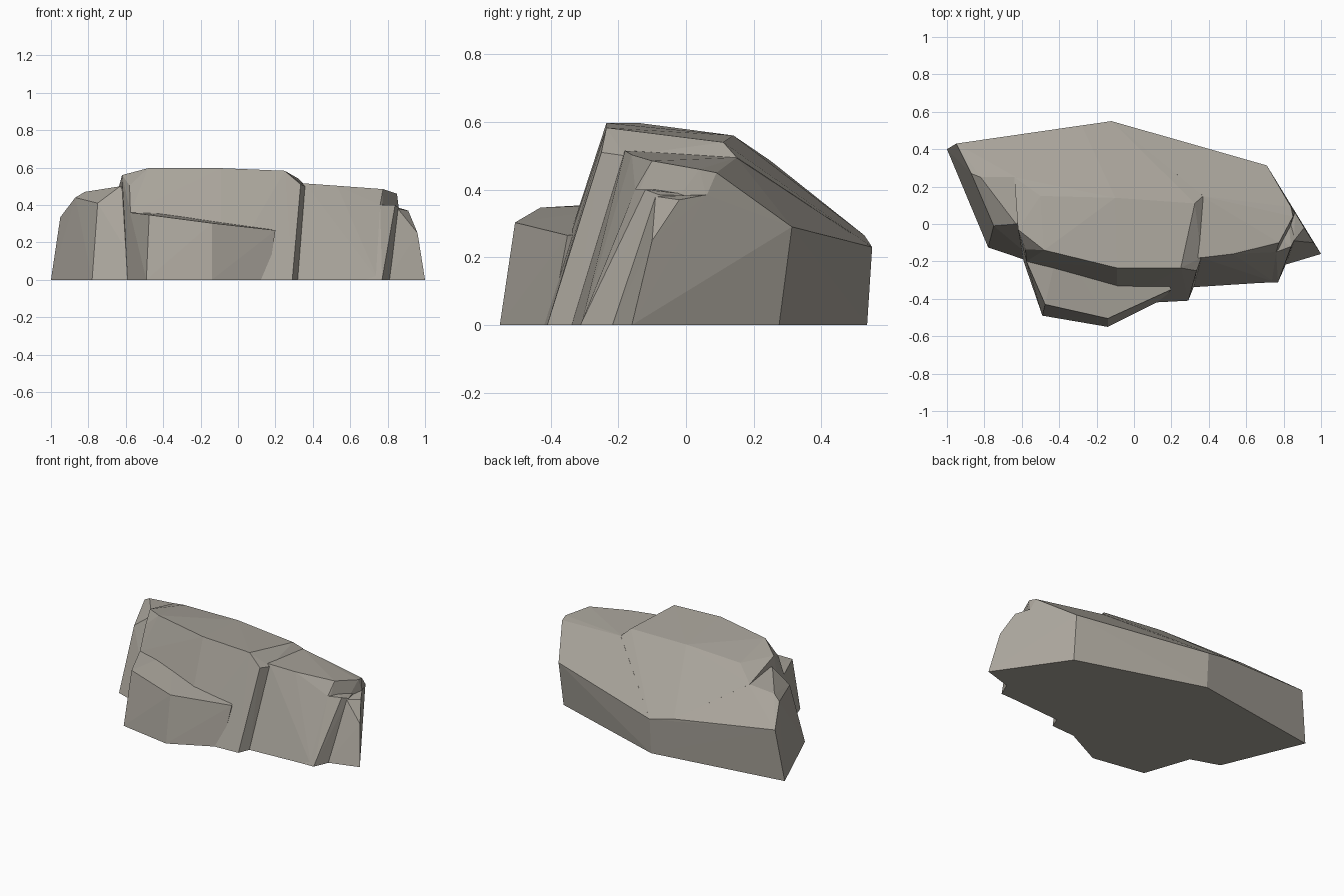
import bpy, bmesh

# Warm grey stone
stone = bpy.data.materials.new("stone")
stone.diffuse_color = (.245, .228, .2, 1)
stone.diffuse_color = (.40, .375, .33, 1)

# Shared corners of the back rim (lower and upper)
BACK = [(-.12, .535, 0), (-.12, .55, .23)]
BACK_L = (-.28, .527, .265)
BACK_R = [(.70, .275, 0), (.71, .313, .29)]


def chunk(name, points):
    """Faceted convex stone block spanning the given corners."""
    bm = bmesh.new()
    for p in points:
        bm.verts.new(p)
    bmesh.ops.convex_hull(bm, input=bm.verts[:])
    bmesh.ops.delete(bm, geom=[v for v in bm.verts if not v.link_faces], context='VERTS')
    bmesh.ops.recalc_face_normals(bm, faces=bm.faces[:])
    me = bpy.data.meshes.new(name)
    bm.to_mesh(me)
    bm.free()
    me.materials.append(stone)
    ob = bpy.data.objects.new(name, me)
    bpy.context.collection.objects.link(ob)
    return ob


# Tall central slab with leaning front and shared back slope
rock = chunk("rock", BACK + [
    BACK_L, (-.59, -.2, 0), (-.5, -.33, 0), (-.09, -.43, 0), (.29, -.41, 0),
    (.32, -.335, 0), (.33, .2, 0), (-.5, .3, 0),
    (-.575, -.2, .36), (-.58, -.135, .505), (-.62, -.03, .56), (-.48, -.14, .597),
    (-.09, -.235, .597), (.25, -.235, .583), (.335, -.25, .51), (.36, -.18, .5),
    (.37, .15, .495), (.325, .11, .54), (-.1, .14, .56), (-.5, .15, .55), (-.64, .25, .485)])

parts = []
# Left shoulder
parts.append(chunk("left_block", BACK + [
    BACK_L, (-1, .4, 0), (-.78, -.125, 0), (-.5, -.22, 0),
    (-.95, .43, .335), (-.87, .27, .44), (-.75, -.01, .41), (-.58, -.04, .42),
    (-.82, .25, .47), (-.63, .0, .5), (-.63, .25, .485), (-.5, .1, .5)]))

# Right shoulder, upper part
parts.append(chunk("right_block", BACK + BACK_R + [
    (.2, -.34, 0), (.33, -.337, 0), (.75, -.31, 0), (.8, .1, 0),
    (.2, -.19, .51), (.36, -.18, .515), (.53, -.16, .503), (.775, -.1, .485),
    (.76, -.15, .4), (.85, .04, .46), (.86, .06, .38), (.84, .09, .45),
    (.36, .15, .495), (.2, .15, .5)]))

# Right shoulder, lower corner under the notch
parts.append(chunk("right_corner", [
    (.5, -.32, 0), (.77, -.312, 0), (.81, -.22, 0), (.8, .1, 0), (.5, .1, 0),
    (.5, -.15, .4), (.76, -.15, .4), (.84, -.12, .4), (.86, -.08, .385),
    (.82, .06, .38), (.5, .1, .4)]))

# Right end wedge
parts.append(chunk("right_wedge", BACK_R + [
    (.8, -.22, 0), (1, -.16, 0), (.96, -.1, .25), (.91, -.02, .37),
    (.855, -.09, .38), (.862, .06, .385), (.6, 0, 0), (.6, 0, .3)]))

# Front ledge
parts.append(chunk("front_ledge", [
    (-.59, -.2, 0), (-.49, -.49, 0), (-.14, -.55, 0), (.16, -.4, 0),
    (-.577, -.195, .36), (-.475, -.43, .347), (-.14, -.505, .303), (.2, -.35, .265),
    (-.4, -.1, 0), (-.4, -.1, .36), (.1, -.2, 0), (.1, -.2, .28)]))

# Merge every block into one solid rock
bpy.context.view_layer.objects.active = rock
for p in parts:
    m = rock.modifiers.new("merge", 'BOOLEAN')
    m.operation = 'UNION'
    m.solver = 'EXACT'
    m.object = p
    bpy.ops.object.modifier_apply(modifier=m.name)
    bpy.data.objects.remove(p)
